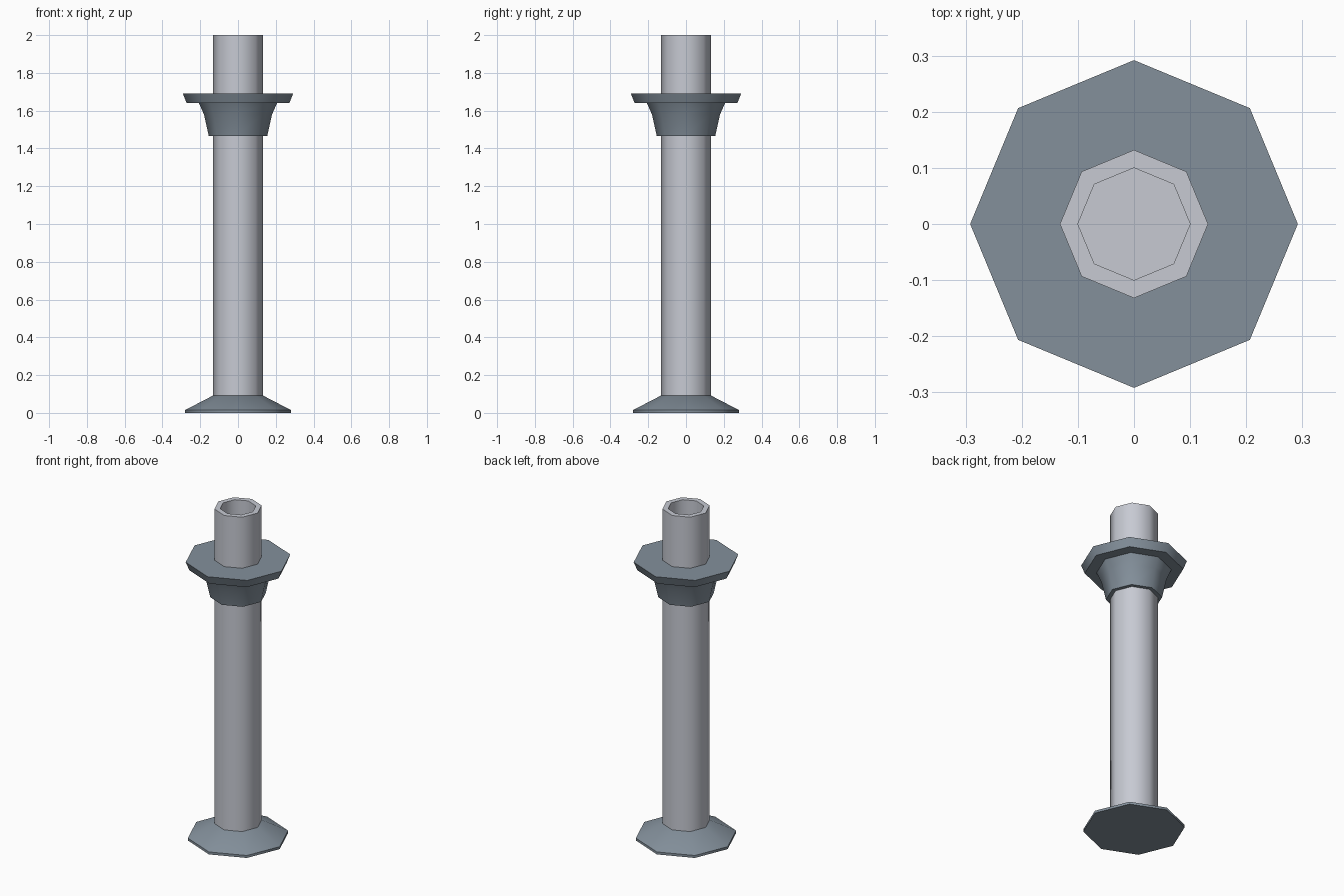
import bpy, bmesh, math

cube = bpy.data.objects.get("Cube")
if cube:
    bpy.data.objects.remove(cube)

SIDES = 8


def make_material(name, color):
    mat = bpy.data.materials.new(name)
    mat.use_nodes = True
    mat.diffuse_color = color
    mat.node_tree.nodes["Principled BSDF"].inputs["Base Color"].default_value = color
    return mat


def lathe(name, profile, mat, closed=False):
    """Turn a (radius, height) profile into an eight-sided part."""
    bm = bmesh.new()
    rings = []
    for r, z in profile:
        angles = [math.tau * i / SIDES for i in range(SIDES)]
        rings.append([bm.verts.new((r * math.cos(a), r * math.sin(a), z)) for a in angles])
    pairs = list(zip(rings, rings[1:]))
    if closed:
        pairs.append((rings[-1], rings[0]))
    for low, high in pairs:
        for i in range(SIDES):
            j = (i + 1) % SIDES
            bm.faces.new((low[i], low[j], high[j], high[i]))
    if not closed:
        bm.faces.new(rings[0])
        bm.faces.new(rings[-1])
    bmesh.ops.recalc_face_normals(bm, faces=bm.faces)
    mesh = bpy.data.meshes.new(name)
    bm.to_mesh(mesh)
    bm.free()
    mesh.materials.append(mat)
    obj = bpy.data.objects.new(name, mesh)
    bpy.context.collection.objects.link(obj)
    # Round the sides, keep the rims crisp
    bpy.ops.object.select_all(action="DESELECT")
    obj.select_set(True)
    bpy.context.view_layer.objects.active = obj
    bpy.ops.object.shade_smooth_by_angle(angle=math.radians(50))
    return obj


pale_grey = make_material("pale grey", (0.57, 0.59, 0.65, 1))
slate_grey = make_material("slate grey", (0.23, 0.28, 0.33, 1))

# Pole with a hollow top
lathe("pole", [(0.132, 0.02), (0.132, 2.0), (0.1, 2.0), (0.1, 1.75)], pale_grey)

# Sloped foot
lathe("base", [(0.28, 0), (0.28, 0.015), (0.132, 0.092)], slate_grey)

# Flared collar under the flange
lathe("collar", [(0.13, 1.467), (0.155, 1.467), (0.18, 1.58), (0.207, 1.64), (0.13, 1.64)],
      slate_grey, closed=True)

# Wide flange
lathe("flange", [(0.13, 1.64), (0.272, 1.64), (0.292, 1.69), (0.13, 1.69)],
      slate_grey, closed=True)
